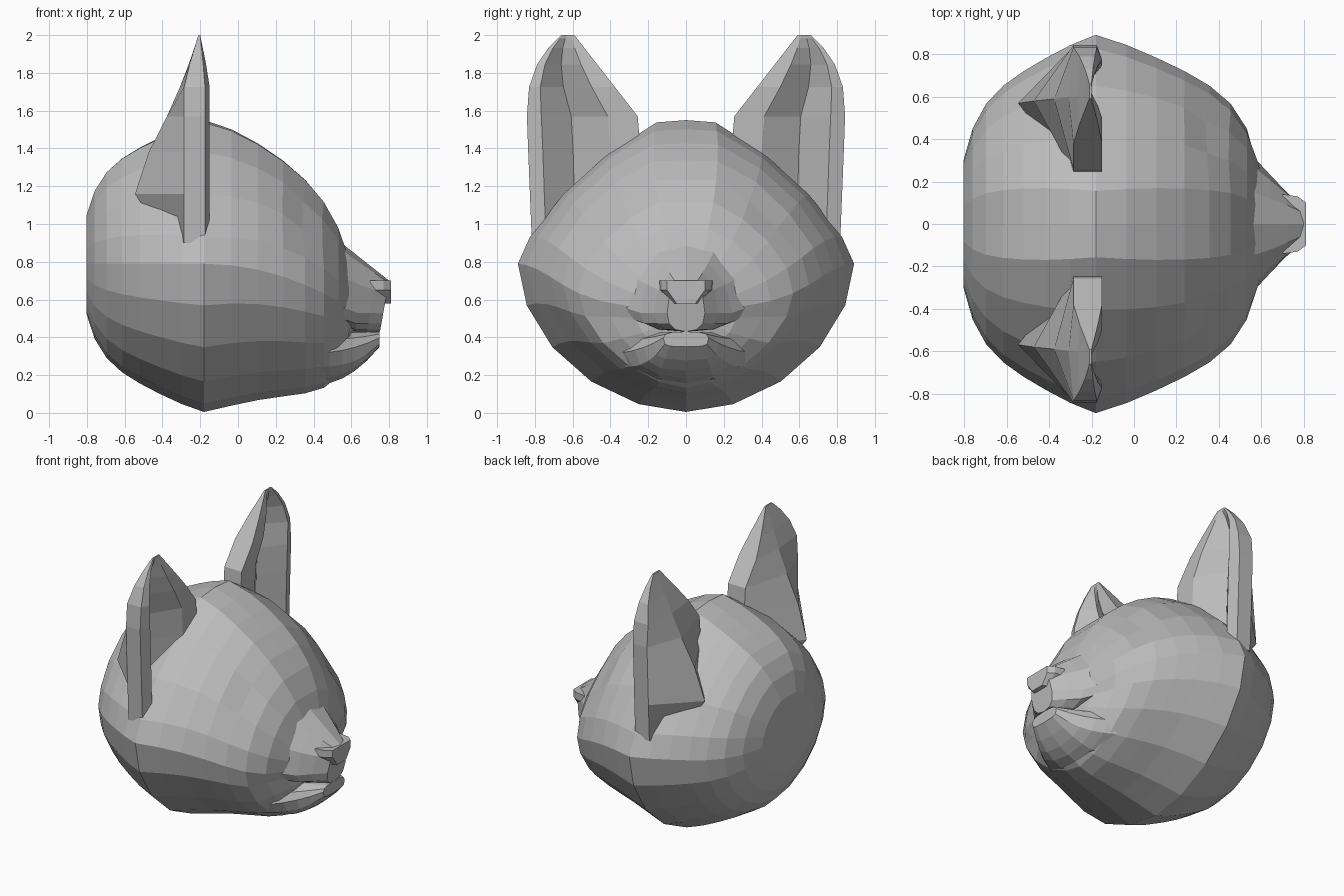
import bpy, bmesh
from math import sin, cos, pi, radians, copysign
from mathutils import Vector

if "Cube" in bpy.data.objects:
    bpy.data.objects.remove(bpy.data.objects["Cube"], do_unlink=True)

# Single grey material
grey = bpy.data.materials.new("plain_grey")
grey.use_nodes = True
grey.diffuse_color = (0.5, 0.5, 0.5, 1)
grey.node_tree.nodes["Principled BSDF"].inputs["Base Color"].default_value = grey.diffuse_color


def mix(start, end, amount):
    return start + (end - start) * amount


def loft(name, rings):
    """Skin a row of closed rings and cap both ends."""
    bm = bmesh.new()
    loops = [[bm.verts.new(point) for point in ring] for ring in rings]
    count = len(loops[0])
    for near, far in zip(loops, loops[1:]):
        for i in range(count):
            j = (i + 1) % count
            bm.faces.new((near[i], near[j], far[j], far[i]))
    bm.faces.new(loops[0])
    bm.faces.new(loops[-1])
    bmesh.ops.recalc_face_normals(bm, faces=bm.faces)
    mesh = bpy.data.meshes.new(name)
    bm.to_mesh(mesh)
    bm.free()
    mesh.materials.append(grey)
    part = bpy.data.objects.new(name, mesh)
    bpy.context.collection.objects.link(part)
    return part


def press_hollow(part, centre, radius, depth):
    """Push the surface inward around a point on both sides."""
    core = Vector((0, 0, 0.7))
    for side in (1, -1):
        middle = Vector(centre)
        middle.y *= side
        for vertex in part.data.vertices:
            distance = (vertex.co - middle).length
            if distance < radius:
                inward = (core - vertex.co).normalized()
                vertex.co += inward * depth * (1 - distance / radius)


def section(x, width, top, middle, bottom, upper_power, lower_power, count, lean=0):
    """Rounded cross-section with a flattened crown and its own lower curve."""
    ring = []
    for k in range(count):
        across, up = sin(2 * pi * k / count), cos(2 * pi * k / count)
        power = upper_power if up > 0 else lower_power
        y = copysign(abs(across) ** (2 / power), across) * width
        rise = abs(up) ** (2 / power)
        if up > 0:
            z = min(mix(middle, top, rise * 1.06), top)
        else:
            z = mix(middle, bottom, rise)
        ring.append((x + lean * (z - top), y, z))
    return ring


def head_section(angle):
    """Skull slice: the face side is longer, droops to the snout and has full cheeks."""
    reach = sin(angle)
    size = cos(angle) - 0.055 * sin(4 * abs(angle))
    length, droop = (0.8, 0.25) if reach > 0 else (0.65, 0)
    middle = 0.79 - droop * reach ** 2
    crown_power = 1.8 - 0.45 * size ** 4
    keel_power = 1.85 - droop * reach
    return section(length * reach - 0.18, 0.89 * size, middle + 0.76 * size, middle,
                   middle - 0.785 * size, crown_power, keel_power, 20)


def muzzle_section(t):
    """Upper muzzle slice, tapering to a lip that slants back under the nose."""
    bottom = mix(0.55, 0.43, min(1, t * 2))
    return section(mix(0.42, 0.8, t), mix(0.46, 0.1, t), mix(1, 0.7, t),
                   bottom + 0.1, bottom, mix(1.5, 2.2, t), 2.5, 12, lean=0.18 * t * t)


def jaw_section(t):
    """Lower jaw slice with a blunt lip."""
    bottom = 0.15 + 0.2 * t * t
    return section(mix(0.42, 0.75, t), mix(0.38, 0.12, t), 0.43,
                   mix(bottom, 0.43, 0.6), bottom, 2.5, mix(1.7, 4, t * t), 12)


def nose_section(x, width):
    """Nose pad slice: wide above, narrow below."""
    levels = ((width, 0.7), (width, 0.65), (width / 2, 0.58))
    right = [(x, -y, z) for y, z in levels]
    left = [(x, y, z) for y, z in reversed(levels)]
    return right + left


def ear_section(side, drop):
    """Horizontal ear slice, measured down from the tip, with a hollow front."""
    z = 2 - drop
    taper = min(drop, 0.25)
    root = max(0, drop - 0.8)
    inner = 0.24 + 0.78 * max(0, z - 1.55)
    outer = 0.86 - 0.04 * drop - 0.2 * max(0, 2 * z - 3) ** 3
    front = 0.2 * taper - 0.2
    back = -0.21 - 0.3 * taper
    spine = 1.4 * root - 0.21 - 0.3 * drop - 0.2 * drop ** 2
    outline = [(front, inner), (front, mix(inner, outer, 0.27)),
               (front - 0.5 * taper, mix(inner, outer, 0.6)),
               (front, mix(inner, outer, 0.87)), (front - 0.1 * taper, outer),
               (back, outer), (spine, 0.61 - 0.05 * drop), (back, inner)]
    return [(x, y * side, z) for x, y in outline]


# Head with hollow eyes and mouth corners
head = loft("head", [head_section(radians(10.5 * k)) for k in range(-7, 9)])
press_hollow(head, (0.36, 0.43, 1.04), 0.2, 0.06)
press_hollow(head, (0.53, 0.36, 0.48), 0.15, 0.06)

# Snout
loft("muzzle", [muzzle_section(k / 5) for k in range(6)])
loft("nose", [nose_section(0.7, 0.14), nose_section(0.77, 0.13), nose_section(0.81, 0.1)])
loft("lower_jaw", [jaw_section(k / 5) for k in range(6)])

# Ears
for name, side in (("left_ear", 1), ("right_ear", -1)):
    loft(name, [ear_section(side, 1.1 * (k / 8) ** 2) for k in range(9)])
